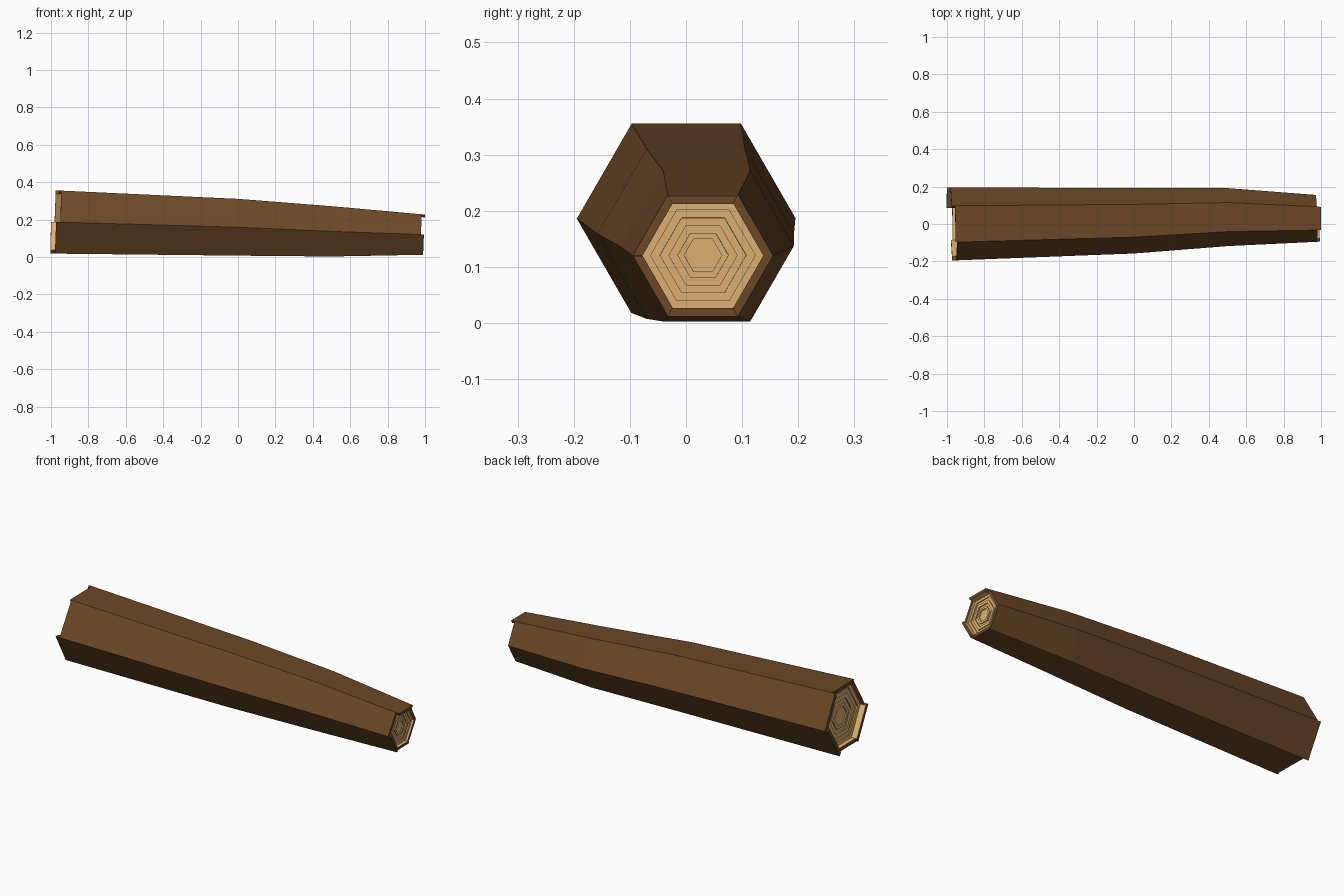
import bpy, bmesh, math
from mathutils import Vector

if "Cube" in bpy.data.objects:
    bpy.data.objects.remove(bpy.data.objects["Cube"])


def material(name, color):
    m = bpy.data.materials.new(name)
    m.diffuse_color = (*color, 1)
    m.use_nodes = True
    m.node_tree.nodes["Principled BSDF"].inputs["Base Color"].default_value = m.diffuse_color
    return m


BARK = material("bark_brown", (0.15, 0.065, 0.02))
WOOD = material("cut_wood", (0.73, 0.45, 0.17))

# log cross-sections along x: (x, centre y, centre z, hexagon radius)
STATIONS = [(-0.97, 0.0, 0.187, 0.195), (0.0, 0.0175, 0.159, 0.175),
            (0.5, 0.037, 0.137, 0.155), (0.98, 0.030, 0.120, 0.125)]
# panels go round from lower edge of +y: upper back, top, upper front, lower front, bottom, lower back
LEFT = [-0.978, -0.96, -0.952, -0.975, -0.966, -0.997]
RIGHT = [0.975, 0.997, 0.977, 0.992, 0.98, 0.975]


def section(x):
    for a, b in zip(STATIONS, STATIONS[1:]):
        if x <= b[0] or b is STATIONS[-1]:
            t = (x - a[0]) / (b[0] - a[0])
            return [p + (q - p) * t for p, q in zip(a[1:], b[1:])]


def point(x, k, scale=1.0):
    """Corner k of the hexagon at x, with the cut leaning along the log axis."""
    cy, cz, r = section(x)
    a = math.radians(60 * k)
    dy, dz = r * scale * math.cos(a), r * scale * math.sin(a)
    return Vector((x + 0.03 * dz - 0.015 * dy, cy + dy, cz + dz))


def finish(name, bm, mats):
    bmesh.ops.remove_doubles(bm, verts=bm.verts, dist=1e-5)
    me = bpy.data.meshes.new(name)
    bm.to_mesh(me)
    bm.free()
    for m in mats:
        me.materials.append(m)
    ob = bpy.data.objects.new(name, me)
    bpy.context.collection.objects.link(ob)
    return ob


def quad(bm, pts, facing, mat=0):
    f = bm.faces.new([bm.verts.new(p) for p in pts])
    f.material_index = mat
    f.normal_update()
    if f.normal.dot(facing) < 0:
        f.normal_flip()


def radial(k):
    a = math.radians(60 * k)
    return Vector((0, math.cos(a), math.sin(a)))


ENDS = [(LEFT, -1, -0.942, 0.885), (RIGHT, 1, 0.963, 0.86)]

# bark: six long panels with uneven ends
bm = bmesh.new()
for k in range(6):
    out = radial(k + 0.5)
    xs = [LEFT[k], 0.0, 0.5, RIGHT[k]]
    for a, b in zip(xs, xs[1:]):
        quad(bm, [point(a, k), point(b, k), point(b, k + 1), point(a, k + 1)], out)
    for ends, side, cap, s in ENDS:
        x = ends[k]
        # end of the panel and its wood-coloured inner face
        quad(bm, [point(x, k), point(x, k + 1), point(x, k + 1, s), point(x, k, s)],
             Vector((side, 0, 0)))
        quad(bm, [point(x, k, s), point(x, k + 1, s), point(cap, k + 1, s), point(cap, k, s)],
             -out, 1)
        # exposed side where this panel is longer than its neighbour
        for c, n in ((k, (k - 1) % 6), (k + 1, (k + 1) % 6)):
            if (x - ends[n]) * side > 1e-4:
                quad(bm, [point(x, c), point(x, c, s), point(ends[n], c, s), point(ends[n], c)],
                     radial(c) .cross(Vector((1, 0, 0))) * (1 if radial(c).cross(
                         Vector((1, 0, 0))).dot(out) < 0 else -1))
finish("bark", bm, [BARK, WOOD])

# cut ends: growth rings as alternating low steps
RINGS = [1, 0.86, 0.71, 0.56, 0.42, 0.31]
for (ends, side, cap, s), name in zip(ENDS, ("thick_cut_end", "thin_cut_end")):
    bm = bmesh.new()
    face = Vector((side, 0, 0))
    for i, r in enumerate(RINGS):
        level = cap - side * 0.006 * (i % 2)
        other = cap - side * 0.006 * ((i + 1) % 2)
        if i == len(RINGS) - 1:
            quad(bm, [point(level, k, s * r) for k in range(6)], face)
            break
        r2 = RINGS[i + 1]
        for k in range(6):
            quad(bm, [point(level, k, s * r), point(level, k + 1, s * r),
                      point(level, k + 1, s * r2), point(level, k, s * r2)], face)
            quad(bm, [point(level, k, s * r2), point(level, k + 1, s * r2),
                      point(other, k + 1, s * r2), point(other, k, s * r2)],
                 radial(k + 0.5) * (1 if i % 2 else -1))
    finish(name, bm, [WOOD])
